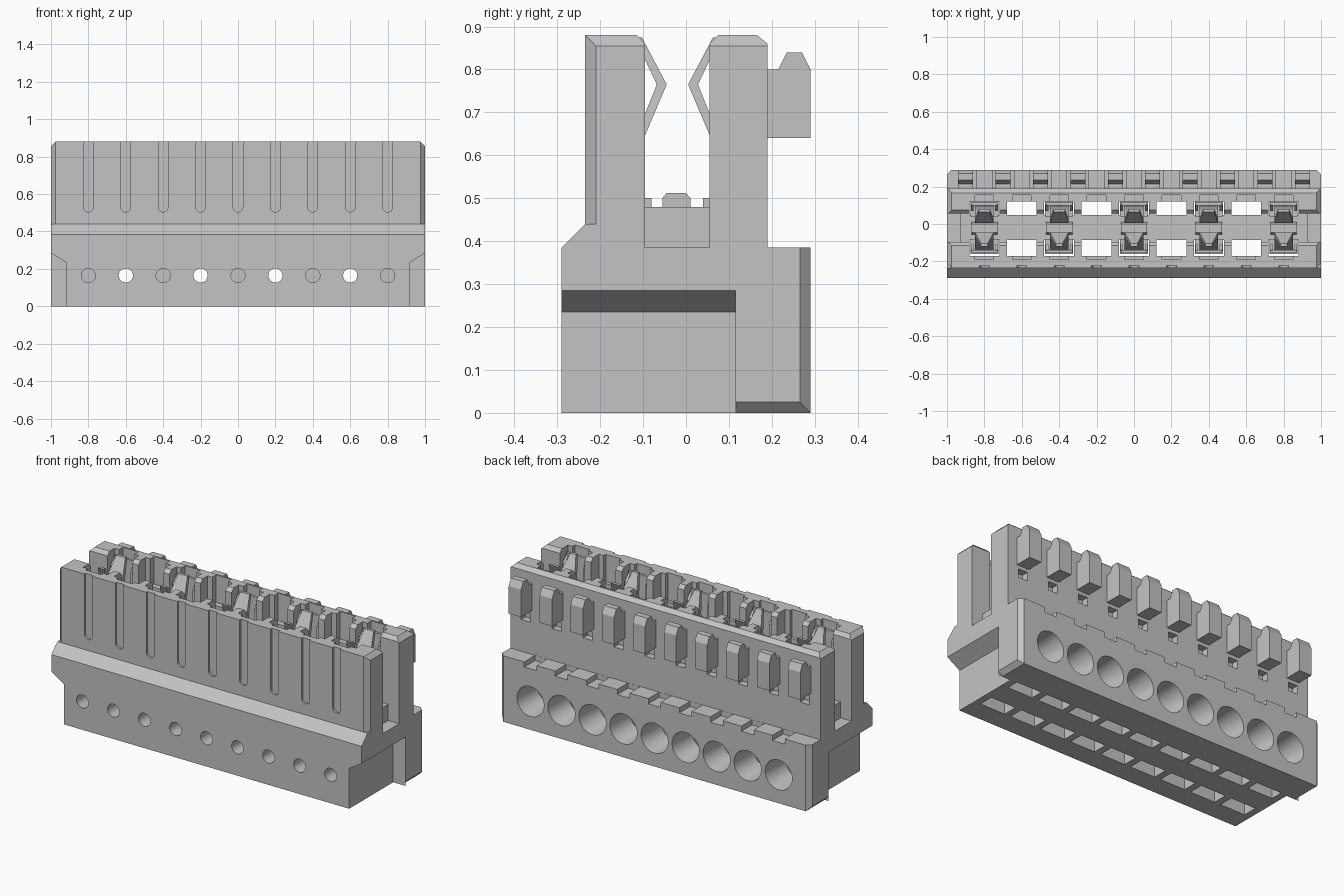
import bpy, bmesh, math
from mathutils import Matrix, Vector

default = bpy.data.objects.get("Cube")
if default:
    bpy.data.objects.remove(default, do_unlink=True)

grey = bpy.data.materials.new("light grey plastic")
grey.use_nodes = True
colour = (0.55, 0.55, 0.55, 1)
grey.diffuse_color = colour
grey.node_tree.nodes["Principled BSDF"].inputs["Base Color"].default_value = colour

PITCH = 0.2
POLES = [PITCH * i for i in range(-4, 5)]
RIBS = [PITCH * (i + 0.5) for i in range(-5, 5)]


def prism(bm, outline, axis, lo, hi):
    """Extrude a 2D outline along one axis; the outline uses the other two axes in order."""
    def point(p, t):
        c = list(p)
        c.insert("xyz".index(axis), t)
        return bm.verts.new(c)
    a = [point(p, lo) for p in outline]
    b = [point(p, hi) for p in outline]
    n = len(a)
    faces = [bm.faces.new(a), bm.faces.new(b)]
    faces += [bm.faces.new((a[i], a[(i + 1) % n], b[(i + 1) % n], b[i])) for i in range(n)]
    bmesh.ops.recalc_face_normals(bm, faces=faces)


def box(bm, x0, x1, y0, y1, z0, z1):
    prism(bm, [(x0, y0), (x1, y0), (x1, y1), (x0, y1)], "z", z0, z1)


def cone(bm, x, z, y0, y1, r0, r1):
    m = Matrix.Translation((x, (y0 + y1) / 2, z)) @ Matrix.Rotation(-math.pi / 2, 4, "X")
    bmesh.ops.create_cone(bm, cap_ends=True, segments=32, radius1=r0, radius2=r1,
                          depth=y1 - y0, matrix=m)


def make(name, bm):
    mesh = bpy.data.meshes.new(name)
    bm.to_mesh(mesh)
    bm.free()
    mesh.materials.append(grey)
    ob = bpy.data.objects.new(name, mesh)
    bpy.context.collection.objects.link(ob)
    return ob


def cut(target, bm):
    """Subtract a temporary mesh from the target."""
    tool = make("cutter", bm)
    tool.hide_render = True
    mod = target.modifiers.new("cut", "BOOLEAN")
    mod.operation = "DIFFERENCE"
    mod.solver = "EXACT"
    mod.object = tool
    bpy.context.view_layer.update()
    result = target.evaluated_get(bpy.context.evaluated_depsgraph_get())
    target.data = bpy.data.meshes.new_from_object(result)
    target.modifiers.clear()
    bpy.data.objects.remove(tool, do_unlink=True)


# Housing: U-shaped section run along the full length
bm = bmesh.new()
prism(bm, [(-.29, 0), (.29, 0), (.29, .385), (.19, .385), (.19, .86), (.165, .88), (.075, .88),
           (.055, .86), (.055, .385), (-.095, .385), (-.095, .86), (-.115, .88), (-.235, .88),
           (-.235, .44), (-.29, .385)], "x", -1, 1)
housing = make("housing", bm)

# End shaping: stepped lower ends, then corner chamfers
bm = bmesh.new()
for s in (-1, 1):
    prism(bm, [(s * .92, -.1), (s * .92, .235), (s, .285), (s * 1.1, .285), (s * 1.1, -.1)],
          "y", -.4, .115)
cut(housing, bm)
c = 0.025
for axis, u, v, dv, lo, hi in (("y", 1, .88, -1, -.4, .4), ("y", 1, 0, 1, .116, .4),
                               ("z", 1, -.235, 1, .44, 1), ("z", 1, .29, -1, -.1, .39)):
    bm = bmesh.new()
    for s in (-1, 1):
        prism(bm, [(s * (u - 2 * c), v - dv * c), (s * (u + c), v + dv * 2 * c),
                   (s * (u + c), v - dv * c)], axis, lo, hi)
    cut(housing, bm)

# Raised floor block between the two walls
bm = bmesh.new()
box(bm, -.93, .93, -.11, .07, .3, .48)
block = make("floor_block", bm)
mod = housing.modifiers.new("join", "BOOLEAN")
mod.operation, mod.solver, mod.object = "UNION", "EXACT", block
bpy.context.view_layer.update()
merged = housing.evaluated_get(bpy.context.evaluated_depsgraph_get())
housing.data = bpy.data.meshes.new_from_object(merged)
housing.modifiers.clear()
bpy.data.objects.remove(block, do_unlink=True)

# Through slots for each pole in both walls
bm = bmesh.new()
for x in POLES:
    box(bm, x - .08, x + .08, -.17, -.085, -.1, 1)
    box(bm, x - .08, x + .08, .048, .12, -.1, 1)
cut(housing, bm)

# Narrow relief notches behind each slot at the top
bm = bmesh.new()
for x in POLES:
    box(bm, x - .05, x + .05, -.19, -.15, .72, 1)
    box(bm, x - .05, x + .05, .1, .155, .72, 1)
cut(housing, bm)

# Test holes at the front and wire funnels at the back
bm = bmesh.new()
for x in POLES:
    cone(bm, x, .165, -.4, .2, .038, .038)
cut(housing, bm)
bm = bmesh.new()
for x in POLES:
    cone(bm, x, .165, .03, .3, .066, .088)
cut(housing, bm)

# Shallow round-ended grooves on the front wall
bm = bmesh.new()
for x in POLES:
    arc = [(x + .026 * math.cos(a), .53 + .026 * math.sin(a))
           for a in (math.pi * (1 + k / 8) for k in range(9))]
    prism(bm, arc + [(x + .026, 1), (x - .026, 1)], "y", -.3, -.223)
cut(housing, bm)

# Notches in the back ledge and pockets under the coding ribs
bm = bmesh.new()
for x in POLES:
    box(bm, x - .04, x + .04, .191, .35, .355, .45)
for x in RIBS:
    box(bm, x - .03, x + .03, .15, .25, .57, .62)
cut(housing, bm)

# Coding ribs on the back wall
for i, x in enumerate(RIBS):
    bm = bmesh.new()
    prism(bm, [(.18, .64), (.29, .64), (.29, .8), (.27, .84), (.235, .84), (.215, .8),
               (.18, .8)], "x", x - .04, x + .04)
    make("coding_rib_%d" % (i + 1), bm)

# Spring contacts in every second pole, symmetric about y = MID
MID = -0.02
for i, x in enumerate(POLES[::2]):
    bm = bmesh.new()
    for s in (-1, 1):
        def side(pts):
            return [(MID + s * d, z) for d, z in pts]
        # bent spring arm, tapering towards its tip
        prism(bm, side([(.098, .5), (.078, .64), (.025, .765), (.083, .875), (.1, .875),
                        (.048, .765), (.098, .64), (.115, .5)]), "x", x - .05, x + .05)
        for v in bm.verts:
            if v.co.z > .87:
                v.co.x = x + (v.co.x - x) * .6
        # outer plate, side flanges and base of the cage
        prism(bm, side([(.12, .1), (.135, .1), (.135, .85), (.12, .85)]), "x", x - .07, x + .07)
        for f in (-1, 1):
            prism(bm, side([(.09, .3), (.125, .3), (.125, .84), (.09, .8)]), "x",
                  x + f * .065 - .007, x + f * .065 + .007)
        prism(bm, side([(.06, .36), (.14, .36), (.14, .5), (.06, .5)]), "x", x - .075, x + .075)
    # bridge across the floor block
    prism(bm, [(-.055, .475), (-.055, .5), (-.045, .512), (0, .512), (.01, .5), (.01, .475)],
          "x", x - .07, x + .07)
    # central tail behind the test hole
    box(bm, x - .012, x + .012, -.03, -.01, .1, .3)
    make("spring_contact_%d" % (i + 1), bm)

# Keep the round holes smooth and all other edges crisp
bpy.ops.object.select_all(action="DESELECT")
housing.select_set(True)
bpy.context.view_layer.objects.active = housing
bpy.ops.object.shade_smooth_by_angle(angle=math.radians(25))
